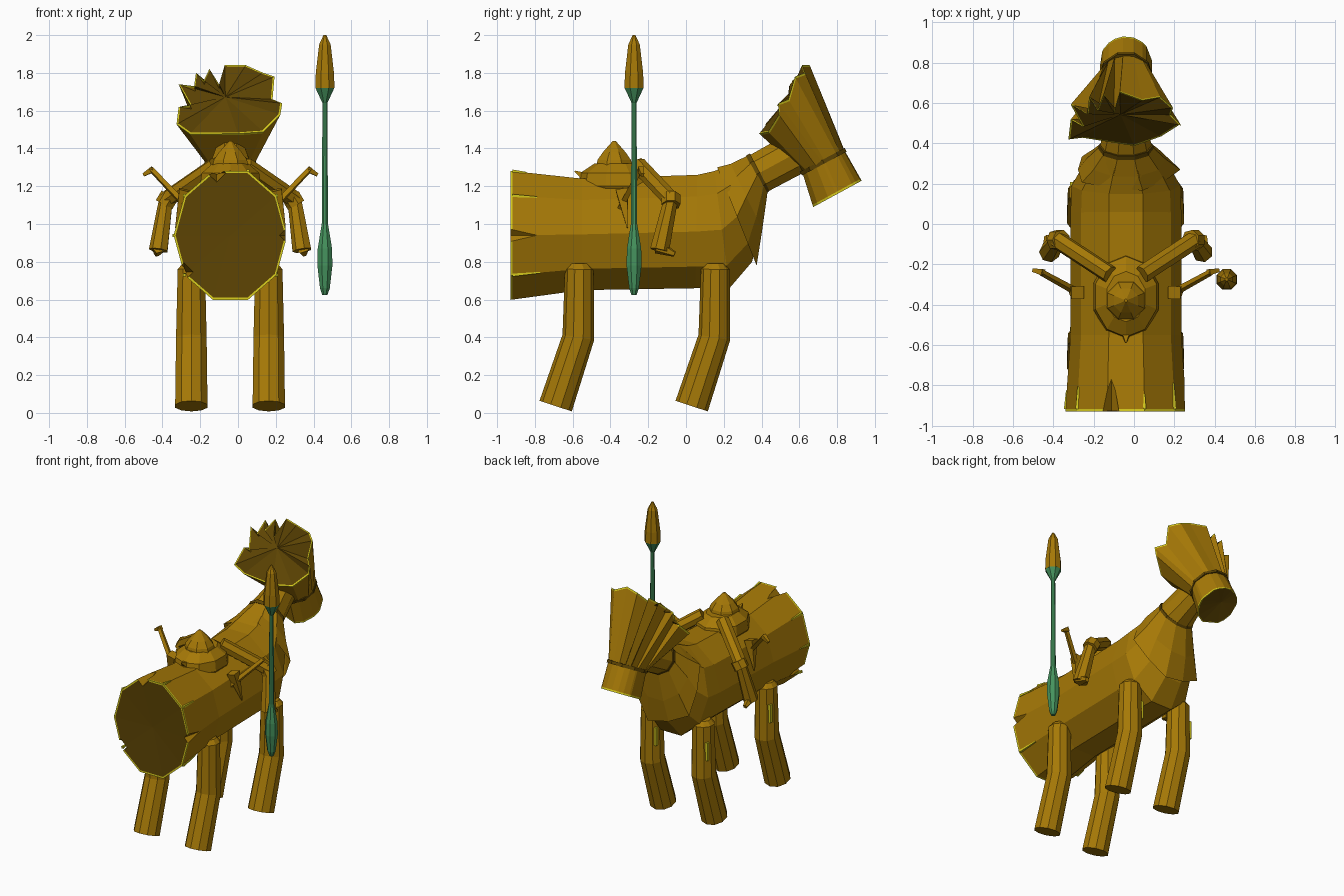
import bpy
import bmesh
import math
from mathutils import Vector

cube = bpy.data.objects.get("Cube")
if cube:
    bpy.data.objects.remove(cube)

MID = -0.04  # symmetry plane of the animal


def material(name, colour):
    mat = bpy.data.materials.new(name)
    mat.use_nodes = True
    mat.diffuse_color = (*colour, 1)
    mat.node_tree.nodes["Principled BSDF"].inputs["Base Color"].default_value = (*colour, 1)
    return mat


BARK = material("bark_brown", (.38, .19, .002))
HEARTWOOD = material("dark_heartwood", (.11, .058, .001))
EDGE = material("yellow_bark_edge", (.68, .6, .012))
GREEN = material("spear_green", (.06, .29, .11))
PALETTE = [BARK, HEARTWOOD, EDGE, GREEN]


def mean(points):
    return sum((Vector(p) for p in points), Vector()) / len(points)


def skin(bm, a, b, mat):
    """Bridge two vertex loops."""
    for i in range(len(a)):
        j = (i + 1) % len(a)
        bm.faces.new((a[i], a[j], b[j], b[i])).material_index = PALETTE.index(mat)


def cut_cap(bm, loop, before):
    """Sawn end: yellow bark edge around a dark fan."""
    hub = mean([v.co for v in loop])
    lip = [bm.verts.new(v.co.lerp(p, -.012 / (v.co - p).length)) for v, p in zip(loop, before)]
    inner = [bm.verts.new(v.co.lerp(hub, .035)) for v in lip]
    skin(bm, loop, lip, EDGE)
    skin(bm, lip, inner, EDGE)
    core = bm.verts.new(hub)
    for i in range(len(inner)):
        bm.faces.new((inner[i], inner[(i + 1) % len(inner)], core)).material_index = 1


def loft(name, rings, main=BARK, cuts=(False, False), closed=True):
    """Skin a list of rings and cap both ends."""
    bm = bmesh.new()
    loops = [[bm.verts.new(p) for p in ring] for ring in rings]
    for a, b in zip(loops, loops[1:]):
        skin(bm, a, b, main)
    if closed:
        for end, following, cut in ((0, 1, cuts[0]), (-1, -2, cuts[1])):
            if cut:
                cut_cap(bm, loops[end], [Vector(p) for p in rings[following]])
            else:
                bm.faces.new(loops[end]).material_index = PALETTE.index(main)
    bmesh.ops.recalc_face_normals(bm, faces=bm.faces)
    mesh = bpy.data.meshes.new(name)
    bm.to_mesh(mesh)
    bm.free()
    for mat in PALETTE:
        mesh.materials.append(mat)
    obj = bpy.data.objects.new(name, mesh)
    bpy.context.collection.objects.link(obj)
    return obj


def section(top, bottom, half, grow=1.0, jag=0.0, count=10):
    """Ring spanning a top and a bottom (y, z) point, flat above and below."""
    t, b = Vector((MID, *top)), Vector((MID, *bottom))
    mid, up = (t + b) / 2, (t - b) / 2 / math.sin(math.radians(72))
    ring = []
    for i in range(count):
        a = math.tau * i / count
        s = grow * (1 - jag * (i % 2))
        ring.append(mid + s * (Vector((half * math.cos(a), 0, 0)) + up * math.sin(a)))
    return ring


def tube(name, path, radii, sides=8, main=BARK):
    """Faceted limb that follows a path."""
    pts = [Vector(p) for p in path]
    rings = []
    for i, p in enumerate(pts):
        along = (pts[min(i + 1, len(pts) - 1)] - pts[max(i - 1, 0)]).normalized()
        ref = Vector((1, 0, 0)) if abs(along.x) < .8 else Vector((0, 0, 1))
        u = (ref - along * ref.dot(along)).normalized()
        v = along.cross(u)
        turn = [math.tau * (k + .5) / sides for k in range(sides)]
        rings.append([p + radii[i] * (u * math.cos(a) + v * math.sin(a)) for a in turn])
    return loft(name, rings, main)


# Log body running into the neck
NECK_BASE = ((.33, 1.36), (.43, 1.17), .13)
log = [
    ((-.918, 1.28), (-.918, .6), .3),
    ((-.55, 1.24), (-.55, .65), .275),
    ((.06, 1.26), (.05, .66), .275),
    ((.15, 1.28), (.23, .66), .27),
    ((.24, 1.32), (.35, .8), .21),
    NECK_BASE,
    ((.49, 1.45), (.62, 1.27), .09),
    ((.66, 1.5), (.7, 1.3), .08),
]
log_rings = [section(*s) for s in log]
body = loft("log_body", log_rings, cuts=(True, False))

# Splits in the rear end of the log
for angle, size in ((0, .05), (104, .06), (215, .06)):
    a = math.radians(angle)
    bpy.ops.mesh.primitive_cone_add(
        vertices=4, radius1=size, depth=.22, rotation=(-math.pi / 2, 0, 0),
        location=(MID + .3 * math.cos(a), -.86, .94 + .34 * math.sin(a)))
    cutter = bpy.context.object
    cutter.hide_render = True
    split = body.modifiers.new("split", "BOOLEAN")
    split.operation = "DIFFERENCE"
    split.object = cutter
    bpy.context.view_layer.objects.active = body
    bpy.ops.object.modifier_apply(modifier=split.name)
    bpy.data.objects.remove(cutter)

# Yellow cracks running along the ridges from the sawn end
for ridge, reach in ((1, .35), (2, .2), (4, .3), (5, .25), (6, .2), (9, .4)):
    start, end = log_rings[0][ridge], log_rings[1][ridge]
    tube(f"bark_crack_{ridge}", [start, start.lerp(end, reach)], (.011, .005), 4, EDGE)

# Torn bark mantle over the shoulders
loft("shoulder_bark", [section(*NECK_BASE, 1.03),
                       section((.24, 1.31), (.4, .98), .19, 1.05),
                       section((.17, 1.29), (.37, .79), .26, 1.04, .12)], closed=False)

# Dark binding lines on neck and muzzle
loft("neck_band", [section((.32, 1.355), (.42, 1.16), .13, 1.06),
                   section((.34, 1.37), (.44, 1.18), .13, 1.04)], HEARTWOOD)
loft("muzzle_band", [section((.845, 1.38), (.62, 1.26), .13, 1.05),
                     section((.835, 1.4), (.61, 1.28), .13, 1.05)], HEARTWOOD)

# Flared head with a splintered crown, outlined in x and z
crown = [(.22, 1.57), (.23, 1.63), (.18, 1.65), (.19, 1.77), (.13, 1.79), (.04, 1.83),
         (-.07, 1.83), (-.1, 1.73), (-.15, 1.81), (-.18, 1.75), (-.22, 1.79), (-.23, 1.72),
         (-.31, 1.73), (-.25, 1.62), (-.31, 1.61), (-.32, 1.52), (-.25, 1.47), (0, 1.47),
         (.13, 1.48)]
crown_ring = [Vector((x, .43 + (z - 1.46) * .62 - .04 * (i % 2), z))
              for i, (x, z) in enumerate(crown)]


def head_ring(top, bottom, half):
    t, b = Vector((MID, *top)), Vector((MID, *bottom))
    ring = []
    for x, z in crown:
        a = math.atan2((z - 1.64) / .19, (x - MID) / .27)
        ring.append((t + b) / 2 + (t - b) / 2 * math.sin(a) + Vector((half * math.cos(a), 0, 0)))
    return ring


loft("head", [head_ring((.925, 1.24), (.668, 1.1), .13),
              head_ring((.84, 1.39), (.615, 1.27), .13), crown_ring], cuts=(True, True))

# Four bent legs, three with a yellow scar on the outer face
for end, y in (("rear", -.565), ("front", .155)):
    for side, x in (("left", .163), ("right", -.247)):
        path = [(x, y, .79), (x, y, .76), (x, y - .005, .4), (x, y - .125, .036)]
        tube(f"{end}_{side}_leg", path, (.05, .076, .085, .09), 10)
        if (end, side) != ("rear", "left"):
            spot = (x - .061, y + .044)
            tube(f"{end}_{side}_scar", [(*spot, .65), (*spot, .52)], (.014, .014), 4, EDGE)


def turned(name, y, profile, sides, main=BARK, x=MID, stretch=1.0):
    """Upright part from (height, radius) pairs."""
    rings = []
    for z, r in profile:
        turn = [math.tau * (k + .5) / sides for k in range(sides)]
        rings.append([(x + r * math.cos(a), y + stretch * r * math.sin(a), z) for a in turn])
    return loft(name, rings, main)


# Rider: seat skirt and pointed hood
turned("rider_torso", -.36, [(1.12, .12), (1.2, .17), (1.27, .16), (1.32, .1)], 10, stretch=1.25)
turned("rider_hood", -.38, [(1.28, .11), (1.34, .095), (1.38, .065), (1.44, .008)], 8)
tube("rider_tail", [(MID, -.48, 1.22), (MID, -.59, 1.28)], (.06, .004), 4)

# Mirrored limbs, side flaps and twigs of the rider
for side, s in (("left", 1), ("right", -1)):
    def at(x, y, z):
        return (MID + s * x, y, z)
    tube(f"rider_{side}_upper_limb", [at(.08, -.25, 1.31), at(.34, -.08, 1.13)], (.045, .045), 7)
    tube(f"rider_{side}_knee", [at(.32, -.08, 1.15), at(.35, -.08, 1.1)], (.052, .052), 7)
    tube(f"rider_{side}_lower_limb", [at(.34, -.08, 1.13), at(.38, -.14, .86)], (.038, .052), 7)
    tube(f"rider_{side}_foot", [at(.38, -.15, .88), at(.39, -.06, .84)], (.04, .015), 5)
    tube(f"rider_{side}_flap", [at(.24, -.34, 1.18), at(.29, -.31, .98)], (.045, .004), 4)
    tube(f"{side}_twig", [at(.22, -.35, 1.08), at(.42, -.24, 1.29)], (.02, .016), 4)
    tube(f"{side}_twig_tip", [at(.41, -.24, 1.29), at(.46, -.23, 1.26)], (.022, .012), 4)

# Upright spear
turned("spear_shaft", -.275, [(.625, .015), (.66, .028), (.78, .043), (.87, .041), (1, .018),
                              (1.64, .014), (1.72, .054)], 8, GREEN, x=.46)
turned("spear_head", -.275, [(1.72, .055), (1.8, .052), (1.95, .033), (2, .008)], 8, x=.46)
